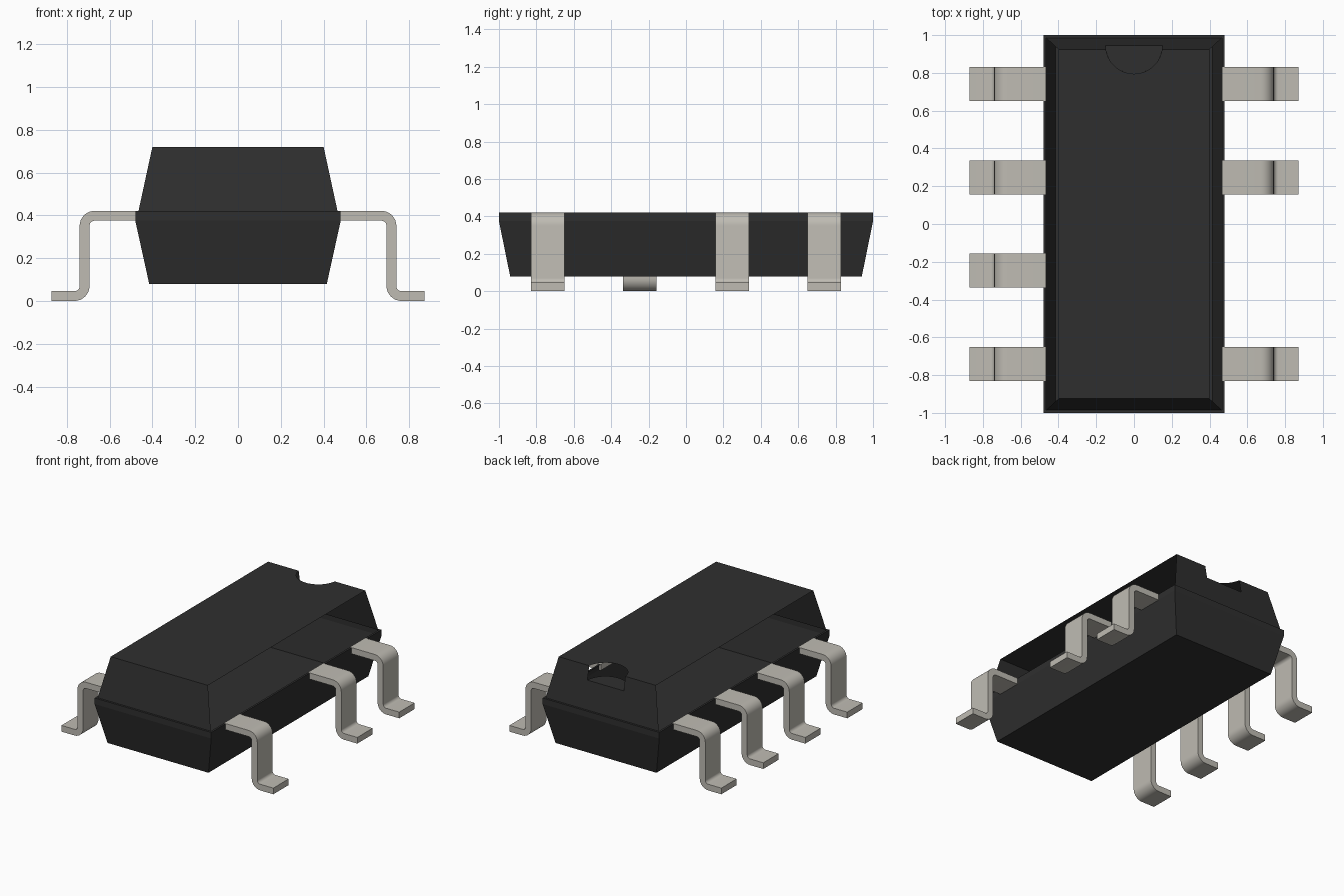
import bpy, bmesh, math

cube = bpy.data.objects.get("Cube")
if cube:
    bpy.data.objects.remove(cube, do_unlink=True)


def material(name, rgb):
    m = bpy.data.materials.new(name)
    m.use_nodes = True
    m.diffuse_color = (*rgb, 1)
    bsdf = m.node_tree.nodes["Principled BSDF"]
    bsdf.inputs["Base Color"].default_value = (*rgb, 1)
    bsdf.inputs["Roughness"].default_value = 0.6
    return m


black = material("black_resin", (0.028, 0.028, 0.028))
metal = material("tinned_metal", (0.52, 0.50, 0.45))


def finish(bm, name, mat):
    mesh = bpy.data.meshes.new(name)
    bm.to_mesh(mesh)
    bm.free()
    mesh.materials.append(mat)
    ob = bpy.data.objects.new(name, mesh)
    bpy.context.collection.objects.link(ob)
    return ob


def ring(bm, hx, hy, z):
    return [bm.verts.new((sx * hx, sy * hy, z))
            for sx, sy in ((-1, -1), (1, -1), (1, 1), (-1, 1))]


def face(bm, points):
    return bm.faces.new([bm.verts.new(p) for p in points])


# Lower body: open tray with a straight band and a narrow ledge on its rim
bm = bmesh.new()
rings = [ring(bm, *r) for r in ((0.415, 0.94, 0.08), (0.48, 1.0, 0.375),
                                (0.48, 1.0, 0.42), (0.465, 0.985, 0.42))]
bm.faces.new(rings[0][::-1])
for a, b in zip(rings, rings[1:]):
    for i in range(4):
        j = (i + 1) % 4
        bm.faces.new((a[i], a[j], b[j], b[i]))
finish(bm, "lower_body", black)

# Upper body: thin top and two sloping ends, open along both long sides
BASE_X, BASE_Y, BASE_Z = 0.465, 0.985, 0.42
TOP_X, TOP_Y, TOP_Z = 0.40, 0.925, 0.72
NOTCH_R, NOTCH_Y, NOTCH_Z = 0.15, 0.945, 0.62
start = math.asin((NOTCH_Y - TOP_Y) / NOTCH_R)
steps = 20
arc = []
for i in range(steps + 1):
    t = start + (math.pi - 2 * start) * i / steps
    arc.append((NOTCH_R * math.cos(t), NOTCH_Y - NOTCH_R * math.sin(t)))
edge_x = arc[0][0]

bm = bmesh.new()
face(bm, [(-TOP_X, -TOP_Y, TOP_Z), (TOP_X, -TOP_Y, TOP_Z), (TOP_X, TOP_Y, TOP_Z)]
     + [(x, y, TOP_Z) for x, y in arc] + [(-TOP_X, TOP_Y, TOP_Z)])
face(bm, [(-BASE_X, -BASE_Y, BASE_Z), (BASE_X, -BASE_Y, BASE_Z),
          (TOP_X, -TOP_Y, TOP_Z), (-TOP_X, -TOP_Y, TOP_Z)])
face(bm, [(BASE_X, BASE_Y, BASE_Z), (-BASE_X, BASE_Y, BASE_Z),
          (-TOP_X, TOP_Y, TOP_Z), (-edge_x, TOP_Y, TOP_Z),
          (-NOTCH_R, NOTCH_Y, NOTCH_Z), (NOTCH_R, NOTCH_Y, NOTCH_Z),
          (edge_x, TOP_Y, TOP_Z), (TOP_X, TOP_Y, TOP_Z)])
# Floor of the orientation notch
face(bm, [(NOTCH_R * math.cos(t), NOTCH_Y - NOTCH_R * math.sin(t), NOTCH_Z)
          for t in (math.pi * (1 - i / steps) for i in range(steps + 1))])
finish(bm, "upper_body", black)


# Gull-wing lead outline with rounded bends
def bend(cx, cz, r, a0, a1, n=8):
    return [(cx + r * math.cos(math.radians(a0 + (a1 - a0) * i / n)),
             cz + r * math.sin(math.radians(a0 + (a1 - a0) * i / n)))
            for i in range(n + 1)]


THICK, R_IN, R_OUT = 0.046, 0.024, 0.07
TOP, OUT = 0.421, 0.74
upper = (OUT - R_OUT, TOP - R_OUT)
lower = (OUT + R_IN, R_OUT)
outer_edge = ([(0.465, TOP)] + bend(*upper, R_OUT, 90, 0)
              + bend(*lower, R_IN, 180, 270) + [(0.872, THICK)])
inner_edge = ([(0.465, TOP - THICK)] + bend(*upper, R_IN, 90, 0)
              + bend(*lower, R_OUT, 180, 270) + [(0.872, 0)])
HALF_WIDTH = 0.09


def lead(name, side, y):
    bm = bmesh.new()
    outline = outer_edge + inner_edge[::-1]
    f = face(bm, [(side * x, y - HALF_WIDTH, z) for x, z in outline])
    out = bmesh.ops.extrude_face_region(bm, geom=[f])
    moved = [v for v in out["geom"] if isinstance(v, bmesh.types.BMVert)]
    bmesh.ops.translate(bm, verts=moved, vec=(0, 2 * HALF_WIDTH, 0))
    bmesh.ops.recalc_face_normals(bm, faces=bm.faces)
    ob = finish(bm, name, metal)
    bpy.ops.object.select_all(action='DESELECT')
    ob.select_set(True)
    bpy.context.view_layer.objects.active = ob
    bpy.ops.object.shade_smooth_by_angle(angle=math.radians(30))


# Four leads on one long side, three on the other
for n, y in enumerate((-0.74, -0.247, 0.247, 0.74)):
    lead(f"right_lead_{n + 1}", -1, y)
for n, y in enumerate((-0.74, 0.247, 0.74)):
    lead(f"left_lead_{n + 1}", 1, y)
